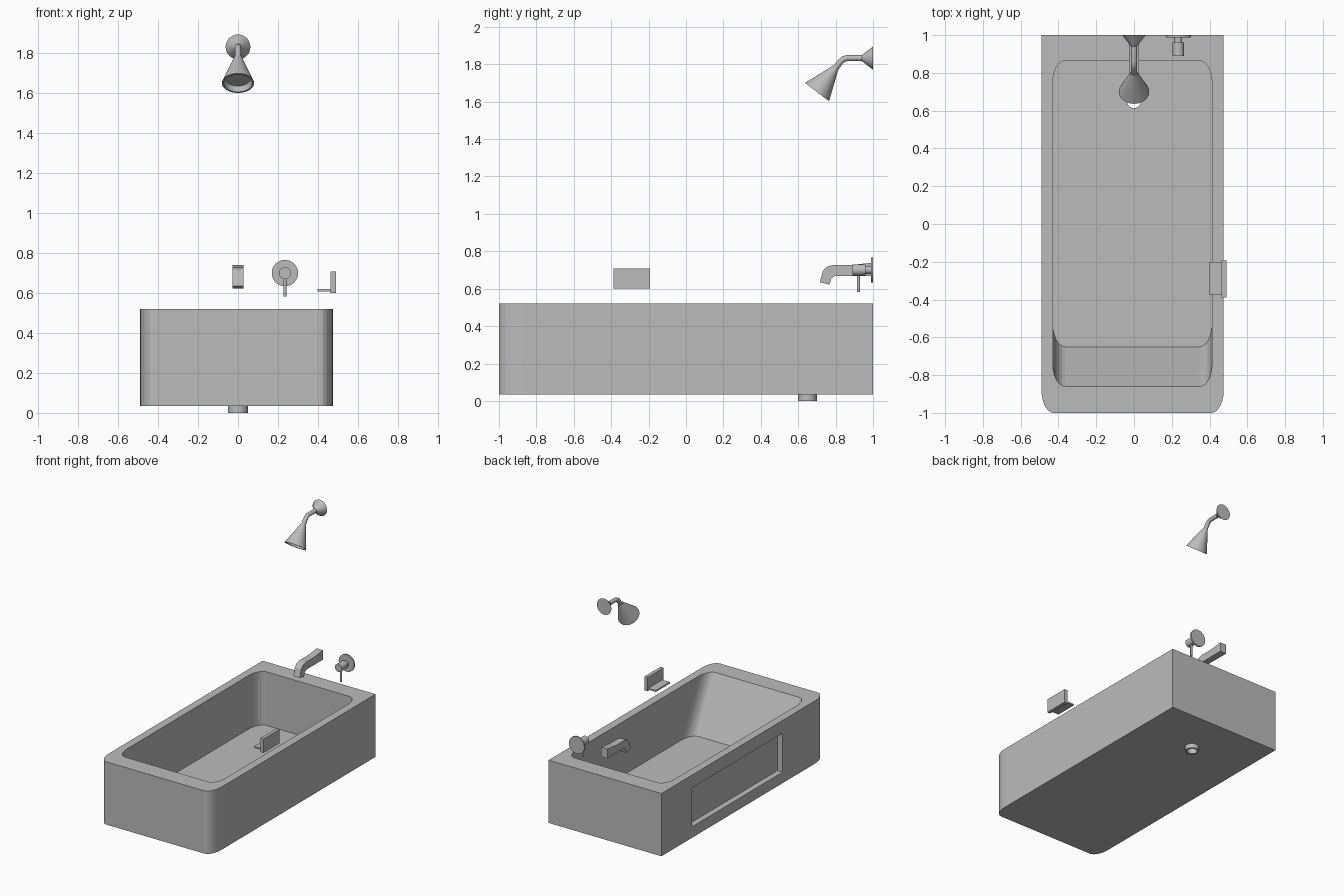
import bpy, bmesh, math
from mathutils import Vector

cube = bpy.data.objects.get("Cube")
if cube:
    bpy.data.objects.remove(cube, do_unlink=True)

grey = bpy.data.materials.new("plain_grey")
grey.use_nodes = True
colour = (0.5, 0.5, 0.5, 1)
grey.diffuse_color = colour
grey.node_tree.nodes["Principled BSDF"].inputs["Base Color"].default_value = colour


def select(obj):
    bpy.ops.object.select_all(action='DESELECT')
    obj.select_set(True)
    bpy.context.view_layer.objects.active = obj


def finish(bm, name, smooth=False):
    bmesh.ops.remove_doubles(bm, verts=bm.verts, dist=0.0001)
    bmesh.ops.recalc_face_normals(bm, faces=bm.faces)
    mesh = bpy.data.meshes.new(name)
    bm.to_mesh(mesh)
    bm.free()
    mesh.materials.append(grey)
    obj = bpy.data.objects.new(name, mesh)
    bpy.context.collection.objects.link(obj)
    if smooth:
        select(obj)
        bpy.ops.object.shade_smooth_by_angle(angle=math.radians(35))
    return obj


def loft(name, rings, smooth=False):
    """Closed solid through matching rings of points."""
    bm = bmesh.new()
    loops = [[bm.verts.new(p) for p in ring] for ring in rings]
    n = len(loops[0])
    for a, b in zip(loops, loops[1:]):
        for i in range(n):
            j = (i + 1) % n
            bm.faces.new((a[i], a[j], b[j], b[i]))
    bm.faces.new(loops[0])
    bm.faces.new(loops[-1])
    return finish(bm, name, smooth)


def box(name, x, y, z):
    return loft(name, [[(x[0], y[0], h), (x[1], y[0], h), (x[1], y[1], h), (x[0], y[1], h)] for h in z])


def lathe(name, profile, origin, axis, closed=False):
    """Spin (radius, distance along axis) points around an axis."""
    bm = bmesh.new()
    axis = Vector(axis).normalized()
    side = axis.orthogonal().normalized()
    verts = [bm.verts.new(Vector(origin) + side * r + axis * h) for r, h in profile]
    edges = [bm.edges.new(pair) for pair in zip(verts, verts[1:])]
    if closed:
        edges.append(bm.edges.new((verts[-1], verts[0])))
    bmesh.ops.spin(bm, geom=verts + edges, cent=origin, axis=axis,
                   angle=math.tau, steps=32, use_duplicate=False)
    return finish(bm, name, True)


def outline(x, y, z, round_back, rx=0.065, ry=0.12, steps=6):
    """Rectangle with rounded front corners, and optionally rounded back ones."""
    corners = [(x[0], y[0], 1, 1, 180), (x[1], y[0], -1, 1, 270),
               (x[1], y[1], -1, -1, 0), (x[0], y[1], 1, -1, 90)]
    points = []
    for cx, cy, sx, sy, start in corners:
        if sy < 0 and not round_back:
            points.append((cx, cy, z))
            continue
        for i in range(steps + 1):
            a = math.radians(start + 90 * i / steps)
            points.append((cx + sx * rx + rx * math.cos(a), cy + sy * ry + ry * math.sin(a), z))
    return points


# Tub body, with basin, side panel recess and drain hole cut out
outer_x, inner_x = (-0.49, 0.475), (-0.43, 0.413)
tub = loft("bathtub", [outline(outer_x, (-1, 1), z, False) for z in (0.035, 0.52)])
cutters = [
    loft("basin_cutter", [outline(inner_x, (front, 0.865), z, True)
                          for front, z in ((-0.65, 0.106), (-0.86, 0.52), (-0.86, 0.6))]),
    box("panel_cutter", (-0.6, -0.445), (-0.48, 0.627), (0.12, 0.42)),
    lathe("drain_cutter", [(0, -0.1), (0.042, -0.1), (0.042, 0.2), (0, 0.2)], (0, 0.65, 0), (0, 0, 1)),
]
for cutter in cutters:
    cutter.hide_render = True
    mod = tub.modifiers.new("cut", 'BOOLEAN')
    mod.operation = 'DIFFERENCE'
    mod.solver = 'EXACT'
    mod.object = cutter
    select(tub)
    bpy.ops.object.modifier_apply(modifier=mod.name)
    bpy.data.objects.remove(cutter, do_unlink=True)

# Open drain pipe
lathe("drain_pipe", [(0.05, 0), (0.05, 0.036), (0.042, 0.036), (0.042, 0.106),
                     (0.036, 0.106), (0.036, 0)], (0, 0.65, 0), (0, 0, 1), True)

# Shower: wall flange, bent arm and hollow conical head
lathe("shower_flange", [(0, 0), (0.062, 0), (0.016, 0.06), (0, 0.06)], (0, 1, 1.833), (0, -1, 0))
path = [(0.95, 1.833), (0.86, 1.833), (0.842, 1.828), (0.828, 1.816), (0.795, 1.773)]
curve = bpy.data.curves.new("shower_arm", 'CURVE')
curve.dimensions = '3D'
curve.bevel_depth = 0.016
curve.bevel_resolution = 4
curve.use_fill_caps = True
spline = curve.splines.new('POLY')
spline.points.add(len(path) - 1)
for point, (y, z) in zip(spline.points, path):
    point.co = (0, y, z, 1)
curve.materials.append(grey)
arm = bpy.data.objects.new("shower_arm", curve)
bpy.context.collection.objects.link(arm)
select(arm)
bpy.ops.object.convert(target='MESH')
bpy.ops.object.shade_smooth_by_angle(angle=math.radians(35))
lathe("shower_head", [(0, 0), (0.018, 0), (0.081, 0.164), (0.072, 0.164), (0.062, 0.135), (0, 0.135)],
      (0, 0.8, 1.782), (0, -0.605, -0.796))

# Spout: bent bar extruded across its width
spout = [(1, 0.74), (0.89, 0.727), (0.79, 0.727), (0.755, 0.718), (0.732, 0.695), (0.715, 0.635),
         (0.768, 0.622), (0.777, 0.655), (0.795, 0.667), (1, 0.667)]
loft("spout", [[(x, y, z) for y, z in spout] for x in (-0.027, 0.027)])

# Tap: wall plate, neck, knob and hanging lever
lathe("tap", [(0, 0), (0.066, 0), (0.066, 0.012), (0.02, 0.012), (0.02, 0.04),
              (0.03, 0.04), (0.03, 0.11), (0, 0.11)], (0.235, 1, 0.7), (0, -1, 0))
lathe("tap_lever", [(0, 0), (0.008, 0), (0.008, 0.1), (0, 0.1)], (0.235, 0.922, 0.583), (0, 0, 1))

# Soap dish: upright plate and thin shelf
box("soap_dish_back", (0.463, 0.49), (-0.388, -0.193), (0.6, 0.707))
box("soap_dish_shelf", (0.398, 0.465), (-0.372, -0.2), (0.609, 0.62))
